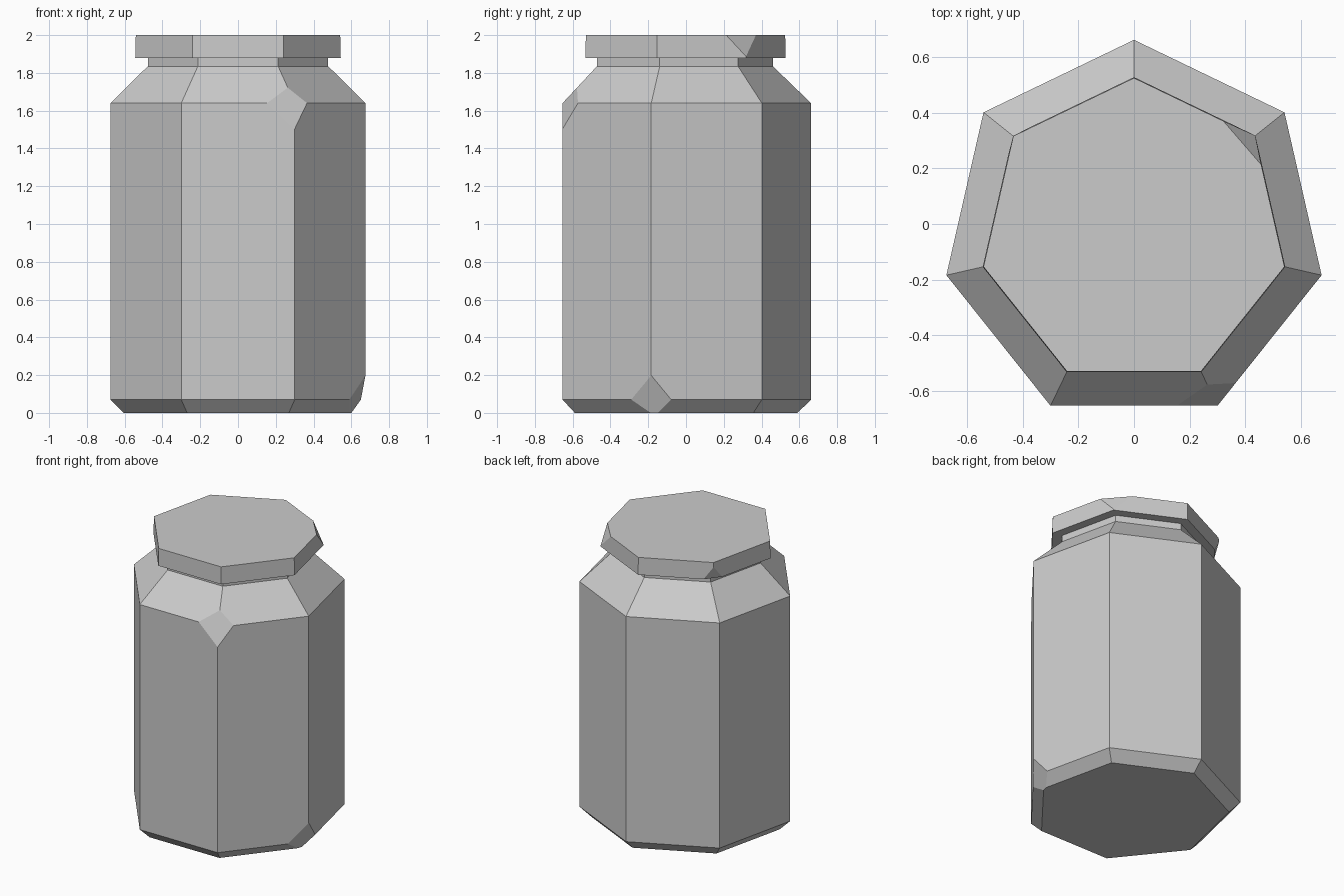
import bpy
import bmesh
from math import sin, cos, tau
from mathutils import Vector

cube = bpy.data.objects.get("Cube")
if cube:
    bpy.data.objects.remove(cube, do_unlink=True)

SIDES = 7
CENTRE_Y = -0.03

grey = bpy.data.materials.new("plain grey")
grey.use_nodes = True
colour = (0.6, 0.6, 0.6, 1)
grey.diffuse_color = colour
grey.node_tree.nodes["Principled BSDF"].inputs["Base Color"].default_value = colour


def ring(bm, radius, z):
    return [bm.verts.new((radius * sin(i * tau / SIDES),
                          CENTRE_Y + radius * cos(i * tau / SIDES), z))
            for i in range(SIDES)]


def chip(bm, a, b, c):
    """Slice off the corner outside the plane through three points."""
    a, b, c = Vector(a), Vector(b), Vector(c)
    normal = (b - a).cross(c - a)
    centre = Vector((0, CENTRE_Y, a.z))
    if normal.dot(centre - a) > 0:
        normal.negate()
    cut = bmesh.ops.bisect_plane(bm, geom=bm.verts[:] + bm.edges[:] + bm.faces[:],
                                 dist=1e-5, plane_co=a, plane_no=normal,
                                 clear_outer=True)
    edges = [e for e in cut["geom_cut"] if isinstance(e, bmesh.types.BMEdge)]
    bmesh.ops.contextual_create(bm, geom=edges)


def faceted_part(name, profile, chips):
    """Loft seven-sided rings, cap the ends and chip the worn corners."""
    bm = bmesh.new()
    rings = [ring(bm, r, z) for r, z in profile]
    for low, high in zip(rings, rings[1:]):
        for i in range(SIDES):
            j = (i + 1) % SIDES
            bm.faces.new((low[i], low[j], high[j], high[i]))
    bm.faces.new(rings[0])
    bm.faces.new(rings[-1])
    for points in chips:
        chip(bm, *points)
    bmesh.ops.recalc_face_normals(bm, faces=bm.faces)
    mesh = bpy.data.meshes.new(name)
    bm.to_mesh(mesh)
    bm.free()
    mesh.materials.append(grey)
    obj = bpy.data.objects.new(name, mesh)
    bpy.context.collection.objects.link(obj)
    return obj


# Jar body: chamfered foot, straight walls, sloping shoulder and neck
faceted_part(
    "jar_body",
    [(0.62, 0), (0.692, 0.07), (0.692, 1.64), (0.49, 1.835), (0.49, 1.885)],
    [((0.30, -0.655, 1.5), (0.37, -0.57, 1.64), (0.15, -0.655, 1.64)),
     ((0.675, -0.185, 0.2), (0.59, -0.29, 0.07), (0.65, -0.08, 0.07))])

# Lid: thin overhanging slab with two chipped corners at the back
faceted_part(
    "lid",
    [(0.558, 1.88), (0.555, 2)],
    [((0.33, 0.36, 2), (0.46, 0.21, 2), (0.435, 0.317, 1.89)),
     ((-0.435, 0.317, 1.97), (-0.38, 0.343, 1.88), (-0.45, 0.25, 1.88))])
